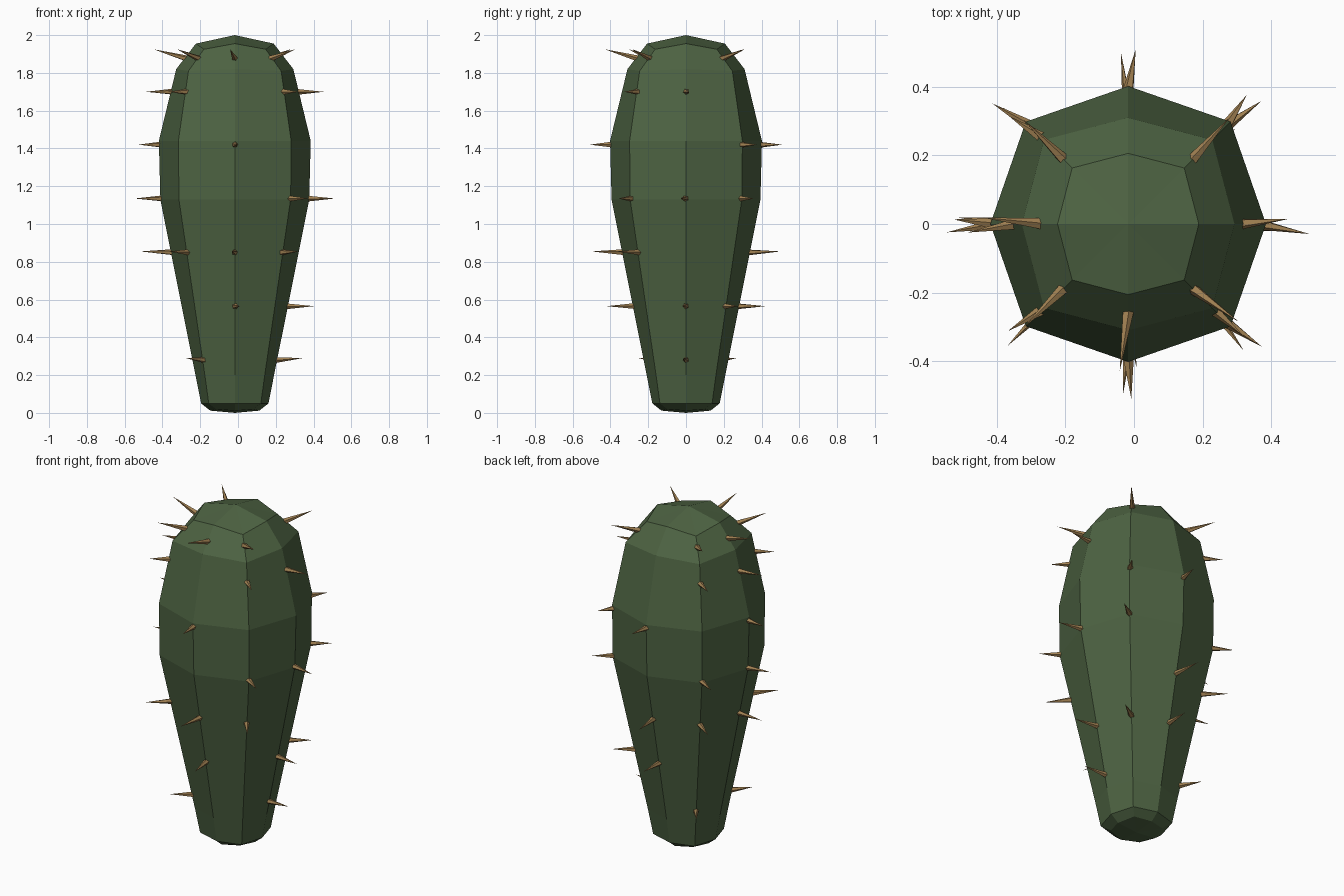
import bpy, bmesh, math, random
from mathutils import Vector

if "Cube" in bpy.data.objects:
    bpy.data.objects.remove(bpy.data.objects["Cube"])

random.seed(4)
CX = -0.017  # body axis


def material(name, color):
    m = bpy.data.materials.new(name)
    m.diffuse_color = (*color, 1)
    m.use_nodes = True
    m.node_tree.nodes["Principled BSDF"].inputs["Base Color"].default_value = m.diffuse_color
    return m


def finish(bm, name, mat):
    bmesh.ops.recalc_face_normals(bm, faces=bm.faces)
    me = bpy.data.meshes.new(name)
    bm.to_mesh(me)
    bm.free()
    me.materials.append(mat)
    ob = bpy.data.objects.new(name, me)
    bpy.context.collection.objects.link(ob)
    return ob


# Eight-sided body rings: z and radius on the axes, z and radius on the diagonals
RINGS = [(0.012, 0.13, 0.02, 0.14), (0.05, 0.178, 0.05, 0.195),
         (0.20, 0.208, 0.20, 0.224), (1.13, 0.394, 1.13, 0.418),
         (1.44, 0.402, 1.44, 0.422), (1.82, 0.31, 1.81, 0.347),
         (1.955, 0.206, 1.925, 0.231)]


def body_radius(z, diagonal):
    k = 2 if diagonal else 0
    for a, b in zip(RINGS, RINGS[1:]):
        if a[k] <= z <= b[k]:
            t = (z - a[k]) / (b[k] - a[k])
            return a[k + 1] + t * (b[k + 1] - a[k + 1])
    return RINGS[-1][k + 1]


# Cactus body
bm = bmesh.new()
loops = []
for ring in RINGS:
    loop = []
    for i in range(8):
        z, r = ring[2:] if i % 2 else ring[:2]
        a = i * math.pi / 4
        loop.append(bm.verts.new((CX + r * math.cos(a), r * math.sin(a), z)))
    loops.append(loop)
bottom = bm.verts.new((CX, 0, 0))
top = bm.verts.new((CX, 0, 2))
for i in range(8):
    j = (i + 1) % 8
    for lo, hi in zip(loops, loops[1:]):
        bm.faces.new((lo[i], lo[j], hi[j], hi[i]))
    bm.faces.new((bottom, loops[0][j], loops[0][i]))
    bm.faces.new((top, loops[-1][i], loops[-1][j]))
finish(bm, "cactus_body", material("cactus_green", (0.075, 0.125, 0.055)))

# Spines: row height, tip radius, tip rise, angles around the body
ROWS = [(0.28, 0.36, 0.01, (0, 135, 225)),
        (0.565, 0.42, 0.0, (0, 45, 90, 270)),
        (0.85, 0.50, 0.005, (90, 135, 180, 225, 270, 315)),
        (1.135, 0.53, 0.0, (0, 45, 135, 180, 315)),
        (1.42, 0.51, 0.0, (45, 90, 180, 270)),
        (1.70, 0.47, 0.0, (0, 135, 180, 225, 315)),
        (1.875, 0.43, 0.05, (45, 135, 180, 225, 270, 315))]

bm = bmesh.new()
for z, tip_r, rise, angles in ROWS:
    for deg in angles:
        base_r = body_radius(z, deg % 90 != 0) - 0.015
        a = math.radians(deg)
        b = a + random.uniform(-0.07, 0.07)
        base = Vector((CX + base_r * math.cos(a), base_r * math.sin(a), z))
        tip = Vector((CX + tip_r * math.cos(b), tip_r * math.sin(b), z + rise))
        axis = tip - base
        u = axis.orthogonal().normalized() * 0.017
        v = axis.normalized().cross(u)
        apex = bm.verts.new(tip)
        foot = [bm.verts.new(base + u * math.cos(k * math.tau / 5) + v * math.sin(k * math.tau / 5))
                for k in range(5)]
        bm.faces.new(foot[::-1])
        for k in range(5):
            bm.faces.new((foot[k], foot[(k + 1) % 5], apex))
finish(bm, "spines", material("spine_tan", (0.36, 0.22, 0.085)))
